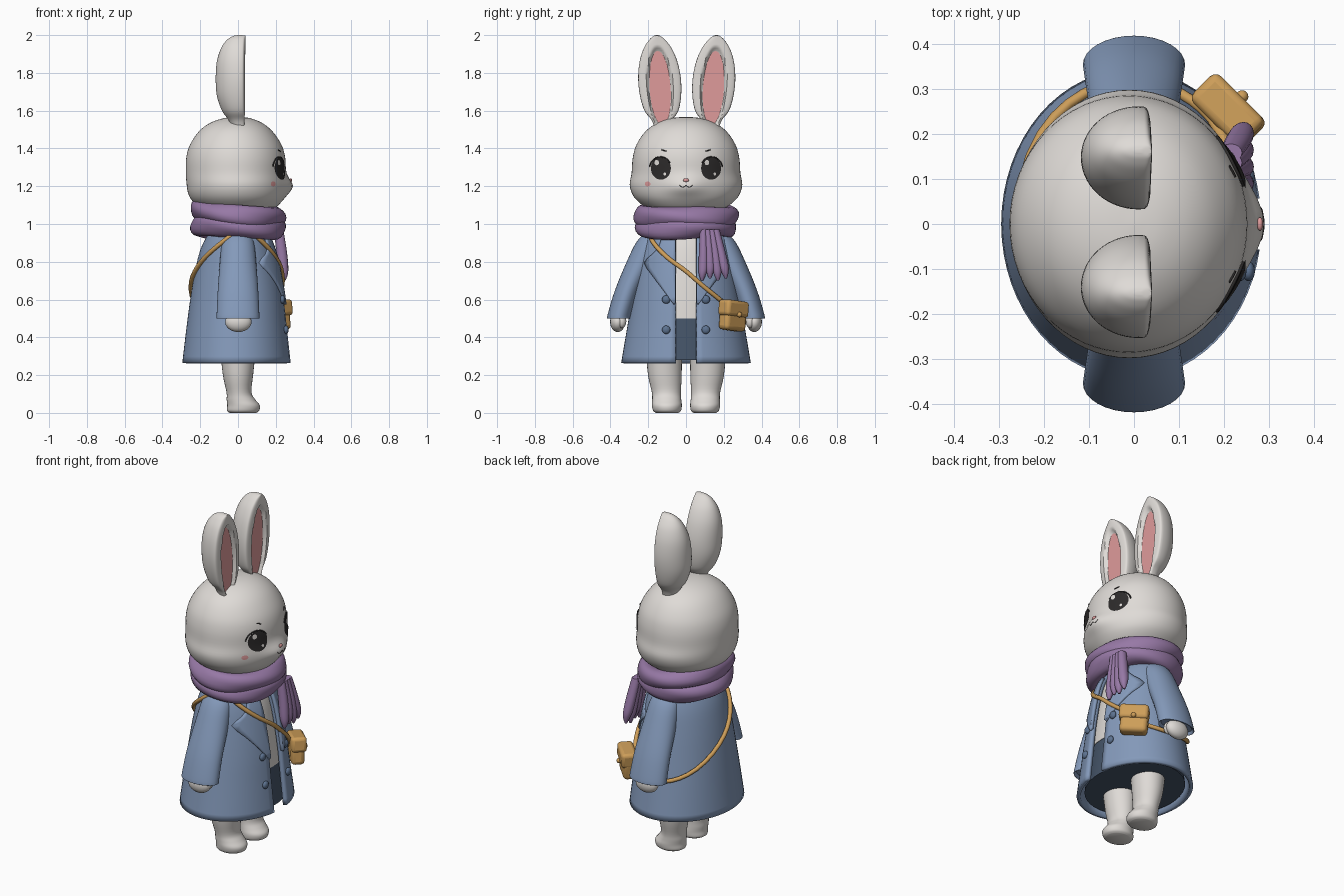
import bpy, bmesh, math
from math import sin, cos, pi, radians, sqrt, exp

if "Cube" in bpy.data.objects:
    bpy.data.objects.remove(bpy.data.objects["Cube"])


def material(name, rgb):
    m = bpy.data.materials.new(name)
    m.diffuse_color = (*rgb, 1)
    m.use_nodes = True
    m.node_tree.nodes["Principled BSDF"].inputs["Base Color"].default_value = m.diffuse_color
    return m


FUR = material("warm_white", (0.74, 0.71, 0.68))
BLUE = material("coat_blue", (0.23, 0.32, 0.49))
DEEP = material("button_blue", (0.11, 0.17, 0.28))
NAVY = material("navy", (0.06, 0.09, 0.14))
PURPLE = material("scarf_purple", (0.31, 0.19, 0.38))
TAN = material("mustard_leather", (0.61, 0.34, 0.10))
PINK = material("pink", (0.74, 0.33, 0.33))
DARK = material("eye_dark", (0.025, 0.023, 0.023))


def smooth(ob, angle=40):
    bpy.ops.object.select_all(action='DESELECT')
    ob.select_set(True)
    bpy.context.view_layer.objects.active = ob
    bpy.ops.object.shade_smooth_by_angle(angle=radians(angle))


def skin(name, rows, mat, loop=True, caps=(True, True), ring=False):
    """Skin rows of points into a surface."""
    n, k = len(rows[0]), len(rows)
    faces = []
    for i in range(k if ring else k - 1):
        for j in range(n if loop else n - 1):
            a, b, i2 = j, (j + 1) % n, (i + 1) % k
            faces.append((i * n + a, i * n + b, i2 * n + b, i2 * n + a))
    if caps[0]:
        faces.append(tuple(range(n))[::-1])
    if caps[1]:
        faces.append(tuple((k - 1) * n + j for j in range(n)))
    me = bpy.data.meshes.new(name)
    me.from_pydata([p for r in rows for p in r], [], faces)
    if all(caps) or ring:
        bm = bmesh.new()
        bm.from_mesh(me)
        bmesh.ops.recalc_face_normals(bm, faces=bm.faces)
        bm.to_mesh(me)
        bm.free()
    ob = bpy.data.objects.new(name, me)
    bpy.context.collection.objects.link(ob)
    me.materials.append(mat)
    smooth(ob)
    return ob


def dense(table, sub=4):
    """Catmull-Rom refinement of a table of rows."""
    out = []
    for i in range(len(table) - 1):
        p0, p1 = table[max(i - 1, 0)], table[i]
        p2, p3 = table[i + 1], table[min(i + 2, len(table) - 1)]
        for s in range(sub):
            t = s / sub
            out.append(tuple(b + 0.5 * t * (c - a + t * (2 * a - 5 * b + 4 * c - d + t * (3 * (b - c) + d - a)))
                             for a, b, c, d in zip(p0, p1, p2, p3)))
    return out + [table[-1]]


def at(table, z):
    for r, s in zip(table, table[1:]):
        if z <= s[0]:
            t = max(0, (z - r[0]) / (s[0] - r[0]))
            return [a + (b - a) * t for a, b in zip(r, s)]
    return table[-1]


def loft(name, table, mat, n=32, sub=4):
    """Horizontal elliptical rings: z, cx, cy, rx, ry."""
    rows = [[(cx + rx * cos(2 * pi * j / n), cy + ry * sin(2 * pi * j / n), z) for j in range(n)]
            for z, cx, cy, rx, ry in dense(table, sub)]
    return skin(name, rows, mat)


def ball(name, loc, scale, mat):
    bpy.ops.mesh.primitive_uv_sphere_add(segments=20, ring_count=12, location=loc)
    ob = bpy.context.object
    ob.name, ob.scale = name, scale
    ob.data.materials.append(mat)
    smooth(ob, 60)
    return ob


def tube(name, pts, r, mat, cyclic=False):
    cu = bpy.data.curves.new(name, 'CURVE')
    cu.dimensions, cu.bevel_depth, cu.bevel_resolution = '3D', r, 2
    cu.use_fill_caps = True
    sp = cu.splines.new('POLY')
    sp.points.add(len(pts) - 1)
    for p, q in zip(sp.points, pts):
        p.co = (*q, 1)
    sp.use_cyclic_u = cyclic
    ob = bpy.data.objects.new(name, cu)
    bpy.context.collection.objects.link(ob)
    cu.materials.append(mat)


# Head: z, cx, rx, ry, with a soft muzzle swelling in front
HEAD = dense([(1.05, 0, .12, .13), (1.08, 0, .19, .20), (1.12, -.005, .235, .255), (1.16, -.008, .255, .285),
              (1.21, -.01, .262, .298), (1.27, -.012, .264, .288), (1.35, -.012, .262, .282),
              (1.42, -.012, .242, .262), (1.49, -.012, .195, .215), (1.535, -.01, .138, .152),
              (1.56, -.005, .07, .08), (1.567, 0, .006, .006)])


def muzzle(y, z):
    return .038 * exp(-(y / .1) ** 2 - ((z - 1.2) / .05) ** 2)


def head_point(y, z, off=0):
    _, cx, rx, ry = at(HEAD, z)
    return (cx + rx * sqrt(max(0, 1 - (y / ry) ** 2)) + muzzle(y, z) + off, y, z)


rows = []
for z, cx, rx, ry in HEAD:
    row = []
    for j in range(64):
        c, s = cos(2 * pi * j / 64), sin(2 * pi * j / 64)
        row.append((cx + rx * c + (muzzle(ry * s, z) if c > 0 else 0), ry * s, z))
    rows.append(row)
skin("head", rows, FUR)


def plate(name, place, y, z, ry, rz, mat):
    rows = [[place(y + r * ry * cos(2 * pi * j / 28), z + r * rz * sin(2 * pi * j / 28)) for j in range(28)]
            for r in (1, .75, .5, .25)]
    skin(name, rows, mat, caps=(False, True))


# Face details
for s in (-1, 1):
    plate("eye", lambda y, z: head_point(y, z, .005), s * .133, 1.295, .053, .06, DARK)
    plate("eye_glint", lambda y, z: head_point(y, z, .009), s * .133 - .022, 1.325, .012, .014, FUR)
    plate("eye_small_glint", lambda y, z: head_point(y, z, .009), s * .133 + .02, 1.265, .007, .008, FUR)
    arc = [radians(10 + 14 * i) for i in range(11)]
    tube("upper_lash", [head_point(s * (.136 + .058 * cos(a)), 1.293 + .062 * sin(a), .002) for a in arc], .004, DARK)
    tube("brow", [head_point(s * (.105 + .006 * i), 1.385 + .002 * i, .001) for i in range(5)], .003, DARK)
    tube("mouth", [head_point(s * .007 * i, 1.205 - .011 * sin(pi * i / 5), -.001) for i in range(6)], .002, DARK)
plate("cheek_mark", lambda y, z: head_point(y, z, .005), -.203, 1.212, .015, .013, PINK)
ball("nose", head_point(0, 1.232, .002), (.007, .015, .01), PINK)

# Ears: z, half width, back depth; front is hollowed and lined
EAR = dense([(1.5, .04, .04), (1.55, .055, .06), (1.6, .09, .095), (1.68, .109, .122), (1.77, .113, .128),
             (1.86, .1, .122), (1.93, .074, .1), (1.975, .042, .068), (1.995, .018, .035), (2.0, .004, .008)], 5)
for s in (-1, 1):
    def mid(z):
        return s * (.128 + .06 * (z - 1.5)) + .004
    rows = []
    for z, w, d in EAR:
        row = []
        for j in range(56):
            c, v = cos(2 * pi * j / 56), sin(2 * pi * j / 56)
            x = .01 + (d * c if c < 0 else min(.03, d) * c ** .4)
            if c > 0:
                f = max(0, min(1, 4 * (1 - (w * v / .067) ** 2 - ((z - 1.72) / .222) ** 2)))
                x += (.016 - x) * f
            row.append((x, mid(z) + w * v, z))
        rows.append(row)
    skin("ear", rows, FUR)
    plate("ear_lining", lambda u, z: (.02, mid(z) + u, z), 0, 1.72, .056, .198, PINK)

# Open coat: z, cx, rx, ry
COAT = dense([(.265, -.006, .289, .343), (.45, -.005, .268, .312), (.6, -.003, .25, .287), (.75, -.003, .225, .262),
              (.87, -.002, .195, .24), (.95, 0, .155, .21), (1.0, 0, .11, .14)])


def coat_x(y, z, off=0):
    _, cx, rx, ry = at(COAT, z)
    return (cx + rx * sqrt(max(0, 1 - (y / ry) ** 2)) + off, y, z)


rows = []
for z, cx, rx, ry in COAT:
    a0 = math.asin(.057 / ry)
    rows.append([(cx + rx * cos(a), ry * sin(a), z) for a in (a0 + (2 * pi - 2 * a0) * j / 60 for j in range(61))])
coat = skin("coat", rows, BLUE, loop=False, caps=(False, False))
mod = coat.modifiers.new("thickness", 'SOLIDIFY')
mod.thickness, mod.offset = .022, -1

# Shirt and skirt inside the coat
for name, z0, z1, k, mat in (("skirt", .28, .5, .87, NAVY), ("shirt", .5, .99, .88, FUR)):
    zs = [z0 + (z1 - z0) * i / 8 for i in range(9)]
    loft(name, [(z, at(COAT, z)[1], 0, at(COAT, z)[2] * k, at(COAT, z)[3] * k) for z in zs], mat, 40, 1)
loft("neck", [(.93, 0, 0, .12, .14), (1.0, 0, 0, .17, .19), (1.1, 0, 0, .18, .2)], FUR)

for s in (-1, 1):
    # Lapels: inner height paired with outer edge point
    edge = [(.585, .066, .575), (.66, .125, .655), (.74, .185, .735), (.8, .222, .795),
            (.84, .18, .84), (.88, .145, .88), (.93, .13, .93)]
    rows = []
    for zi, yo, zo in dense(edge, 2):
        rows.append([coat_x(s * (.056 + (yo - .056) * t / 6), zi + (zo - zi) * t / 6, .012) for t in range(7)][::s])
    lapel = skin("lapel", rows, BLUE, loop=False, caps=(False, False))
    mod = lapel.modifiers.new("thickness", 'SOLIDIFY')
    mod.thickness, mod.offset = .016, -1
    for z in (.44, .6):
        ball("coat_button", coat_x(s * .105, z, .006), (.014, .022, .022), DEEP)
    # Sleeves, hands, legs
    loft("sleeve", [(.515, 0, s * .352, .1, .05), (.5, 0, s * .352, .112, .063), (.52, 0, s * .35, .113, .065),
                    (.65, 0, s * .308, .107, .068), (.8, 0, s * .238, .096, .076), (.9, 0, s * .195, .085, .07),
                    (.95, 0, s * .165, .062, .055), (.97, 0, s * .15, .03, .03)], BLUE)
    ball("hand", (.002, s * .362, .482), (.07, .04, .054), FUR)
    ball("thumb", (.045, s * .34, .485), (.026, .024, .036), FUR)
    loft("leg", [(0, .026, s * .1, .07, .06), (.012, .027, s * .1, .085, .074), (.04, .029, s * .101, .086, .079),
                 (.07, .016, s * .102, .076, .077), (.11, .005, s * .104, .066, .077),
                 (.2, 0, s * .112, .08, .089), (.33, 0, s * .117, .094, .096)], FUR)

# Scarf: two wavy rolls round the neck
for name, z0, kx, ky, dip, ph in (("scarf_lower_roll", .983, .2, .215, .004, 0), ("scarf_upper_roll", 1.05, .2, .226, .022, 2)):
    rows = []
    for i in range(72):
        a = 2 * pi * i / 72
        row = []
        for j in range(20):
            b = 2 * pi * j / 20
            w = 1 + .07 * sin(3 * b + 3 * a + ph)
            r = .053 * w * cos(b)
            row.append(((kx + r) * cos(a), (ky + r) * sin(a),
                        z0 - dip * cos(a) + .008 * sin(2 * a + ph) + .056 * w * sin(b)))
        rows.append(row)
    skin(name, rows, PURPLE, caps=(False, False), ring=True)

# Scarf tail: overlapping folds with pointed fringe ends
for i in range(4):
    u = i - 1.5
    low = .7 + .012 * (i % 2)
    loft("scarf_tail_fold", [(low, .245, .148 + .042 * u, .006, .006), (low + .03, .245, .147 + .04 * u, .018, .018),
                             (low + .07, .24, .145 + .036 * u, .026, .026), (.86, .23, .138 + .03 * u, .028, .024),
                             (.97, .215, .125 + .022 * u, .025, .02)], PURPLE, 16)

# Shoulder strap: angle in degrees and height round the coat
path = [(-62, .955), (-45, .9), (-20, .815), (0, .75), (20, .665), (42, .58), (55, .51), (90, .48), (130, .53),
        (180, .69), (220, .83), (260, .945), (280, .975), (298, .955)]
pts = []
for a, z in dense(path, 5)[:-1]:
    _, cx, rx, ry = at(COAT, z)
    pts.append((cx + (rx + .01) * cos(radians(a)), (ry + .01) * sin(radians(a)), z))
tube("bag_strap", pts, .012, TAN, True)


# Bag body, flap and clasp
def box(name, loc, size, bevel):
    bpy.ops.mesh.primitive_cube_add(size=1, location=loc, rotation=(radians(-6), 0, radians(45)))
    ob = bpy.context.object
    ob.name, ob.scale = name, size
    bpy.ops.object.transform_apply(location=False, rotation=False, scale=True)
    ob.data.materials.append(TAN)
    mod = ob.modifiers.new("soft_edges", 'BEVEL')
    mod.width, mod.segments = bevel, 3
    smooth(ob)


box("bag_body", (.205, .248, .51), (.075, .15, .15), .022)
box("bag_flap", (.209, .252, .552), (.086, .16, .085), .018)
ball("bag_clasp", (.24, .283, .52), (.014, .014, .014), TAN)
